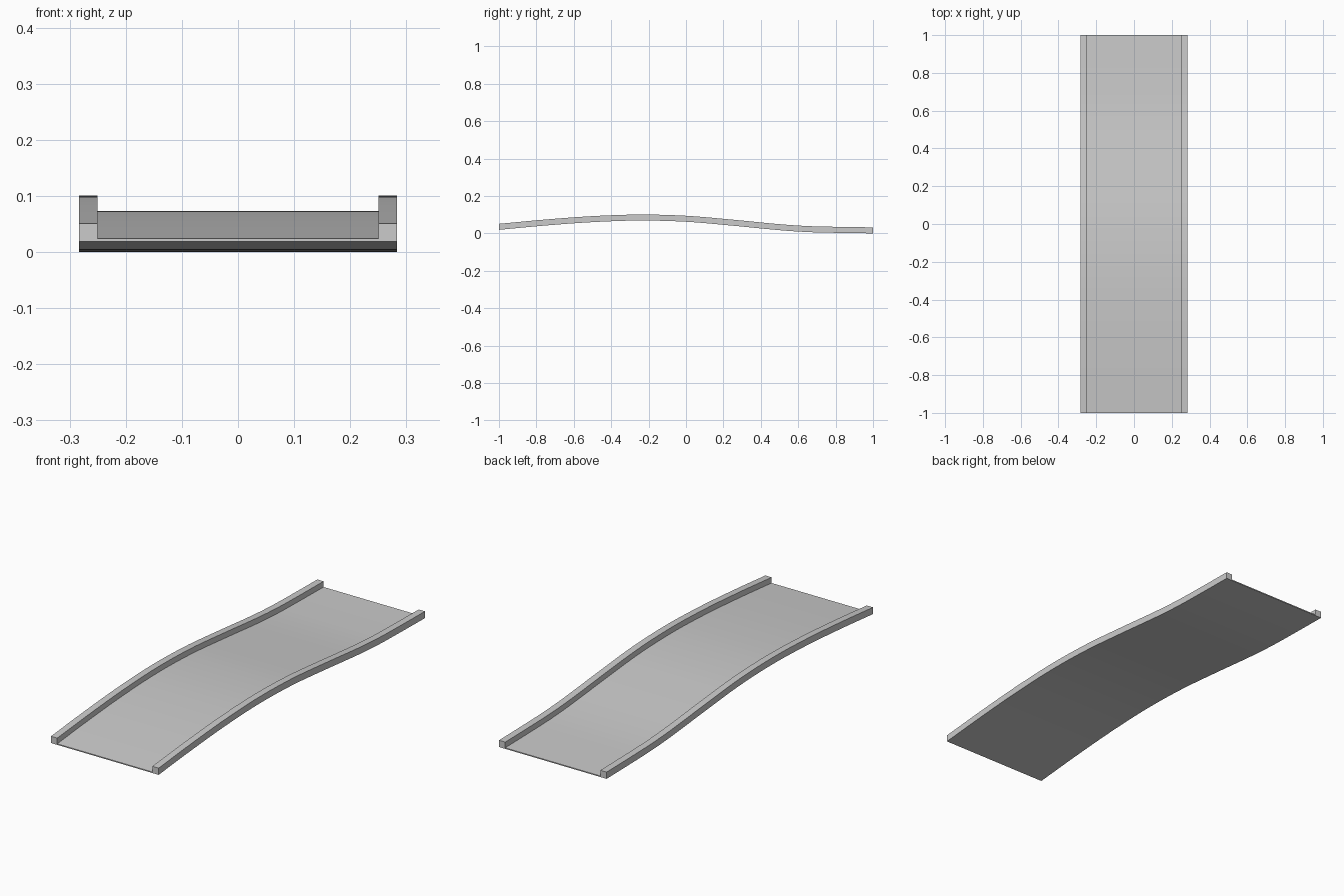
import bpy
from mathutils.geometry import interpolate_bezier
from mathutils import Vector

if "Cube" in bpy.data.objects:
    bpy.data.objects.remove(bpy.data.objects["Cube"])

# Underside height along the length (y, z)
KEYS = [(-1, .019), (-.75, .042), (-.5, .060), (-.25, .0685), (0, .062),
        (.25, .041), (.5, .017), (.65, .007), (.8, .003), (1, 0)]


def smooth_path(keys, steps=6):
    pts = [Vector((0, y, z)) for y, z in keys]
    n = len(pts)
    slope = []
    for i in range(n):
        d = pts[min(i + 1, n - 1)] - pts[max(i - 1, 0)]
        slope.append(d / d.y)
    out = []
    for i in range(n - 1):
        a, b = pts[i], pts[i + 1]
        h = (b.y - a.y) / 3
        seg = interpolate_bezier(a, a + slope[i] * h, b - slope[i + 1] * h, b, steps + 1)
        out += seg[:-1]
    return out + [pts[-1]]


def strip(name, x0, x1, height, path):
    """Sweep a rectangular section along the wavy path, ends kept vertical."""
    section = [(x0, 0), (x1, 0), (x1, height), (x0, height)]
    verts = [(x, p.y, p.z + h) for p in path for x, h in section]
    faces = [(3, 2, 1, 0)[::-1]]
    for i in range(len(path) - 1):
        a, b = 4 * i, 4 * i + 4
        faces += [(a + k, b + k, b + (k + 1) % 4, a + (k + 1) % 4) for k in range(4)]
    last = 4 * (len(path) - 1)
    faces.append(tuple(last + k for k in (3, 2, 1, 0)))
    me = bpy.data.meshes.new(name)
    me.from_pydata(verts, [], faces)
    ob = bpy.data.objects.new(name, me)
    bpy.context.collection.objects.link(ob)
    bpy.ops.object.select_all(action='DESELECT')
    ob.select_set(True)
    bpy.context.view_layer.objects.active = ob
    bpy.ops.object.shade_smooth_by_angle()
    return ob


path = smooth_path(KEYS)
# Thin curved deck between the rails
strip("deck", -.25, .25, .005, path)
# Side rails, mirrored across x
rail = strip("side_rails", .25, .283, .032, path)
rail.modifiers.new("Mirror", 'MIRROR').use_axis = (True, False, False)
